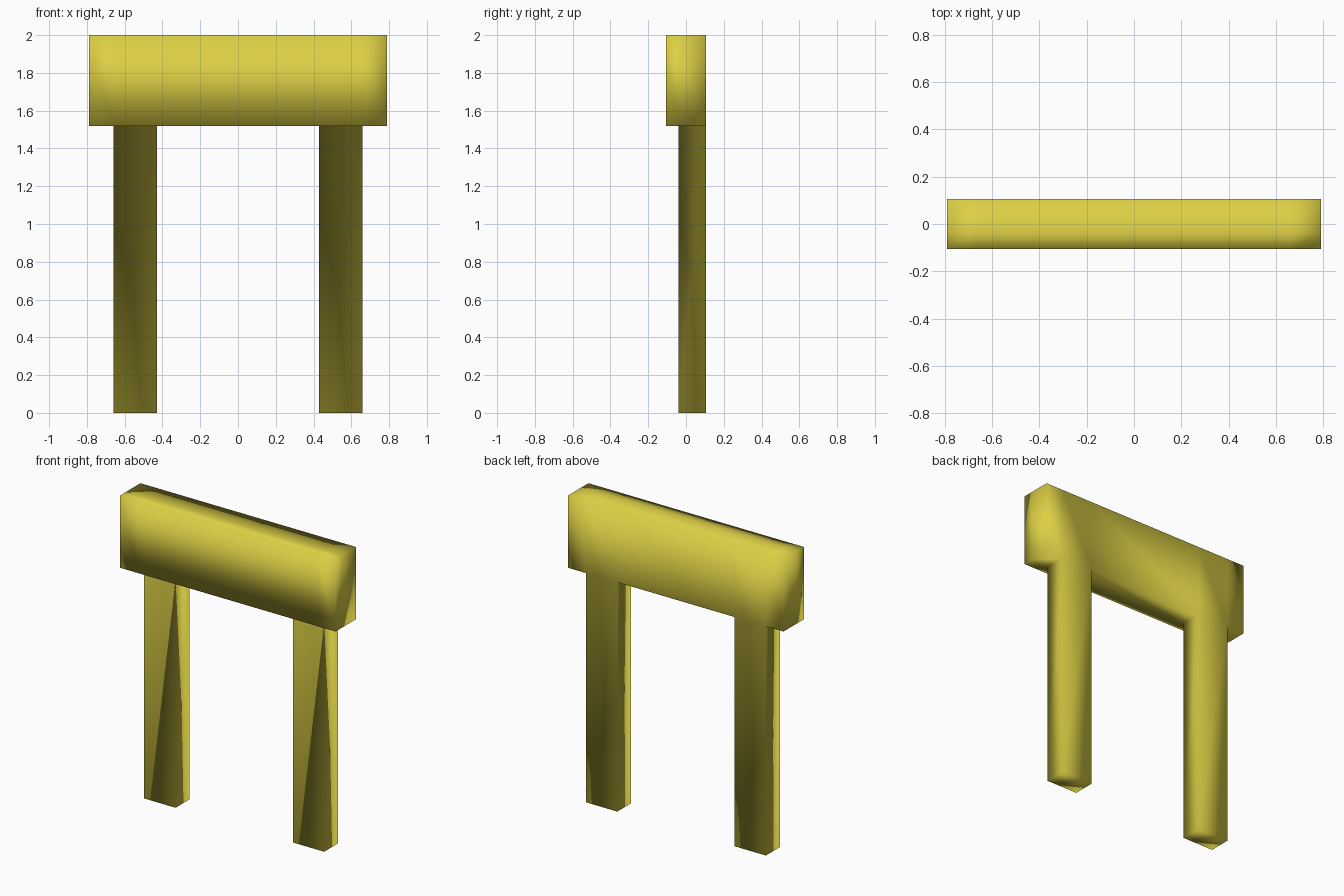
import bpy, bmesh
from mathutils import Vector

if "Cube" in bpy.data.objects:
    bpy.data.objects.remove(bpy.data.objects["Cube"])

BOTTOM, TOP = 1.52, 2.0
LEG_IN, LEG_OUT, LEG_FRONT = 0.43, 0.66, -0.04

# Beam block
bm = bmesh.new()
bmesh.ops.create_cube(bm, size=1)
bmesh.ops.scale(bm, verts=bm.verts, vec=(1.58, 0.212, TOP - BOTTOM))
bmesh.ops.translate(bm, verts=bm.verts, vec=(0, 0, (TOP + BOTTOM) / 2))


def cut(point, normal):
    bmesh.ops.bisect_plane(bm, geom=bm.verts[:] + bm.edges[:] + bm.faces[:],
                           plane_co=point, plane_no=normal)


# Edge loops outlining the leg footprints
for x in (-LEG_OUT, -LEG_IN, LEG_IN, LEG_OUT):
    cut((x, 0, 0), (1, 0, 0))
cut((0, LEG_FRONT, 0), (0, 1, 0))

# Legs pulled down from the underside, flush with the back
bm.normal_update()
for side in (-1, 1):
    foot = [f for f in bm.faces if f.normal.z < -0.9
            and LEG_IN < side * f.calc_center_median().x < LEG_OUT
            and f.calc_center_median().y > LEG_FRONT]
    new = bmesh.ops.extrude_discrete_faces(bm, faces=[]) if not foot else \
        bmesh.ops.extrude_face_region(bm, geom=foot)
    verts = [v for v in new["geom"] if isinstance(v, bmesh.types.BMVert)]
    bmesh.ops.translate(bm, verts=verts, vec=Vector((0, 0, -BOTTOM)))
    bmesh.ops.delete(bm, geom=[f for f in foot if f.is_valid], context='FACES_ONLY')

bmesh.ops.recalc_face_normals(bm, faces=bm.faces)
for f in bm.faces:
    f.smooth = True

mesh = bpy.data.meshes.new("gate_frame")
bm.to_mesh(mesh)
bm.free()
obj = bpy.data.objects.new("gate_frame", mesh)
bpy.context.collection.objects.link(obj)

# Yellow paint
mat = bpy.data.materials.new("yellow")
mat.diffuse_color = (0.72, 0.63, 0.06, 1)
mat.use_nodes = True
mat.node_tree.nodes["Principled BSDF"].inputs["Base Color"].default_value = mat.diffuse_color
mesh.materials.append(mat)
